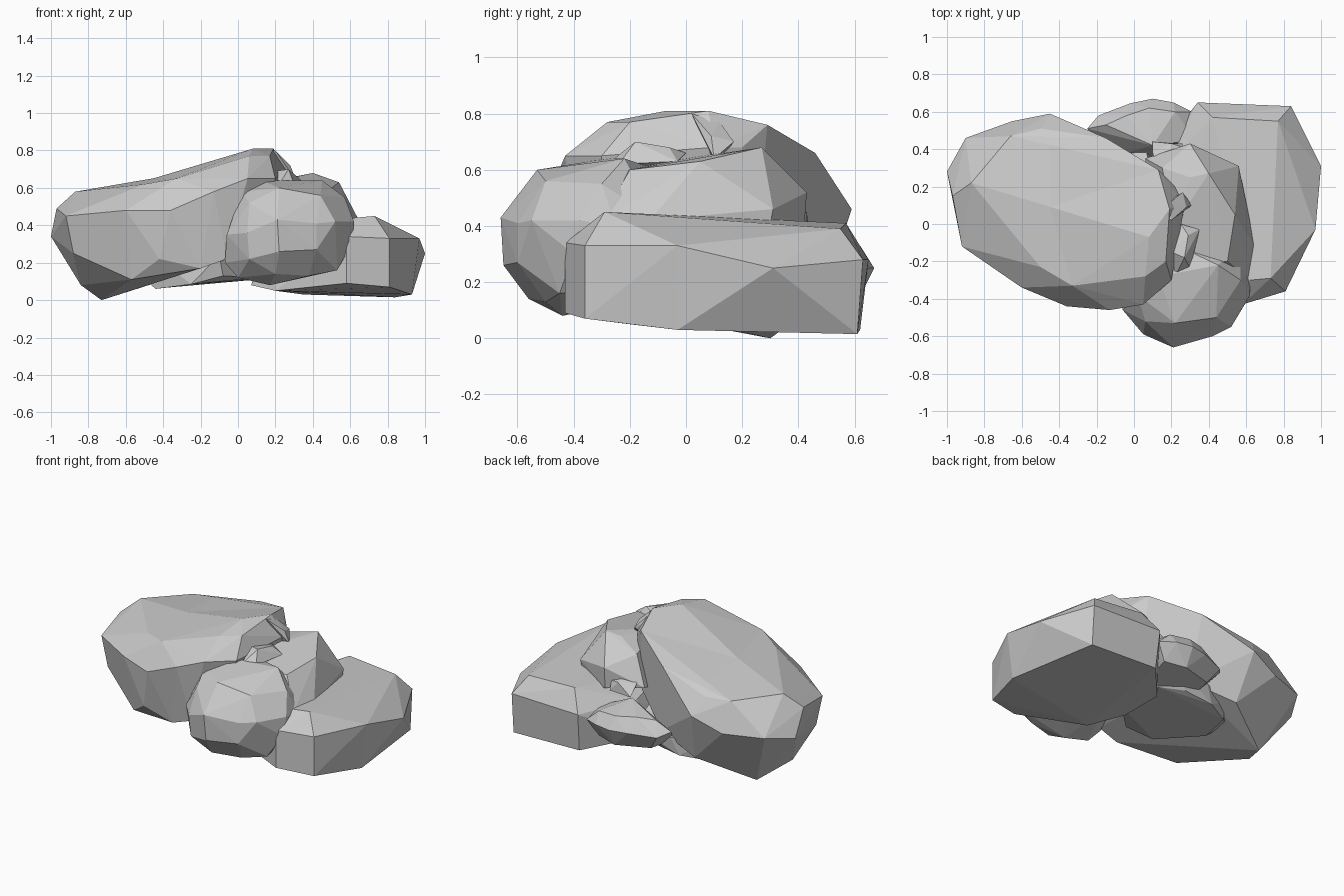
import bpy, bmesh, math


def rock(name, points, dents=()):
    """Faceted boulder: convex hull around a few corner points.
    Each dent (x, min_z, drop) cuts the top at x and sinks the cut."""
    bm = bmesh.new()
    for p in points:
        bm.verts.new(p)
    res = bmesh.ops.convex_hull(bm, input=bm.verts[:])
    junk = {v for k in ("geom_interior", "geom_unused") for v in res[k]
            if isinstance(v, bmesh.types.BMVert)}
    bmesh.ops.delete(bm, geom=list(junk), context='VERTS')
    bmesh.ops.dissolve_limit(bm, angle_limit=math.radians(3),
                             verts=bm.verts[:], edges=bm.edges[:])
    for x, min_z, drop in dents:
        cut = bmesh.ops.bisect_plane(
            bm, geom=bm.verts[:] + bm.edges[:] + bm.faces[:],
            plane_co=(x, 0, 0), plane_no=(1, 0, 0))["geom_cut"]
        for v in cut:
            if isinstance(v, bmesh.types.BMVert) and v.co.z > min_z:
                v.co.z -= drop
    bmesh.ops.triangulate(bm, faces=[f for f in bm.faces if len(f.verts) > 4])
    bmesh.ops.dissolve_limit(bm, angle_limit=math.radians(3),
                             verts=bm.verts[:], edges=bm.edges[:])
    bmesh.ops.recalc_face_normals(bm, faces=bm.faces[:])
    me = bpy.data.meshes.new(name)
    bm.to_mesh(me)
    bm.free()
    ob = bpy.data.objects.new(name, me)
    bpy.context.collection.objects.link(ob)
    return ob


# Large tilted slab on the left
rock("large_tilted_rock", [
    # upper face
    (-.87, .22, .58), (-.66, .47, .57), (-.5, .51, .57), (-.15, .46, .66),
    (.13, .29, .76), (.19, .08, .81), (.08, -.07, .81), (.17, -.2, .77),
    (.06, -.28, .77), (-.33, -.33, .65), (-.5, -.23, .62), (-.97, .15, .49),
    # widest rim
    (-1, .28, .34), (-.9, .46, .38), (-.65, .55, .38), (-.45, .59, .46),
    (.22, .2, .68), (.27, .1, .68), (.2, -.3, .65), (.05, -.43, .65),
    (-.13, -.46, .58), (-.36, -.44, .48), (-.6, -.34, .48), (-.92, -.12, .45),
    # underside
    (-.73, .3, .0), (-.84, .08, .08), (-.88, -.11, .25), (-.57, -.28, .11),
    (-.42, -.39, .22), (-.2, -.4, .17), (-.06, -.4, .22), (-.4, .48, .13),
    (.15, .25, .35), (.1, -.3, .3), (-.1, .4, .2)],
    dents=[(-.45, .63, .03)])

# Rounded boulder at the front
rock("front_boulder", [
    (.02, -.38, .58), (.13, -.28, .64), (.45, -.22, .64), (.57, -.3, .55),
    (.06, -.52, .52), (.22, -.53, .6), (.44, -.5, .56), (.21, -.66, .43),
    (.05, -.59, .36), (-.06, -.46, .35), (-.07, -.4, .2), (.42, -.6, .41),
    (.52, -.55, .42), (.62, -.38, .42), (.62, -.25, .4), (.61, -.4, .3),
    (.22, -.65, .26), (.06, -.58, .22), (.42, -.6, .27), (.53, -.45, .16),
    (.2, -.56, .14), (.17, -.44, .08), (.0, -.43, .12), (.38, -.5, .13),
    (.15, -.1, .15), (.5, -.1, .2), (0, -.15, .3), (.57, -.1, .42),
    (.2, -.1, .6)])

# Low angular slab on the right
rock("right_slab", [
    (.73, -.29, .45), (.62, -.3, .44), (.42, .57, .41), (.77, .55, .39),
    (.34, .65, .28), (.84, .63, .28), (1, .31, .25), (.97, -.03, .33),
    (.81, -.36, .33), (.58, -.43, .34), (.58, -.43, .09), (.81, -.36, .07),
    (.93, -.03, .03), (.84, .61, .015), (.35, .62, .03), (.07, .3, .08),
    (.07, .0, .08), (.2, -.2, .05), (.15, .3, .3), (.2, -.05, .35)])

# Middle rock wedged between the others
rock("middle_rock", [
    (.3, .43, .52), (.4, .27, .68), (.56, .31, .46), (.54, .05, .63),
    (.65, -.13, .42), (.62, -.3, .42), (.3, .25, .66), (.22, .0, .64),
    (.28, -.22, .6), (.5, -.2, .6), (.06, .35, .42), (.15, .3, .6),
    (.3, .42, .38), (.55, .28, .3), (.6, -.1, .3), (.1, -.1, .3)])

# Rounded low rock at the back
rock("back_rock", [
    (-.25, .51, .27), (-.19, .58, .24), (-.02, .645, .25), (.1, .67, .25),
    (.21, .65, .25), (.31, .6, .24), (.33, .45, .27), (-.15, .53, .33),
    (-.04, .58, .34), (.08, .62, .33), (.22, .6, .32), (.1, .42, .37),
    (-.12, .54, .14), (.1, .61, .13), (.24, .57, .14), (.2, .35, .11),
    (-.15, .35, .13)])

# Flat bottomed rock underneath
rock("under_rock", [
    (-.51, .25, .12), (-.44, .15, .06), (-.25, -.12, .085), (-.08, -.17, .13),
    (.12, .02, .12), (.1, .35, .11), (-.05, .42, .11), (-.25, .43, .085),
    (-.4, .36, .065), (-.4, .38, .18), (-.2, .45, .2), (.05, .48, .22),
    (-.1, -.2, .24), (.12, .1, .3), (-.4, .1, .2)])

# Small chips caught in the gap
rock("front_chip", [
    (.22, -.28, .62), (.3, -.24, .62), (.35, -.03, .63), (.25, 0, .66),
    (.2, -.15, .69), (.27, -.18, .7), (.29, -.06, .68), (.22, -.1, .55)])
rock("upper_chip", [
    (.1, .07, .79), (.2, .02, .8), (.28, .09, .72), (.26, .17, .7),
    (.2, .12, .77), (.31, .1, .64), (.15, .1, .6)])
rock("back_chip", [
    (.1, .38, .44), (.2, .43, .45), (.26, .41, .44), (.2, .36, .47),
    (.12, .3, .47), (.26, .43, .38), (.1, .44, .38), (.2, .3, .34)])
